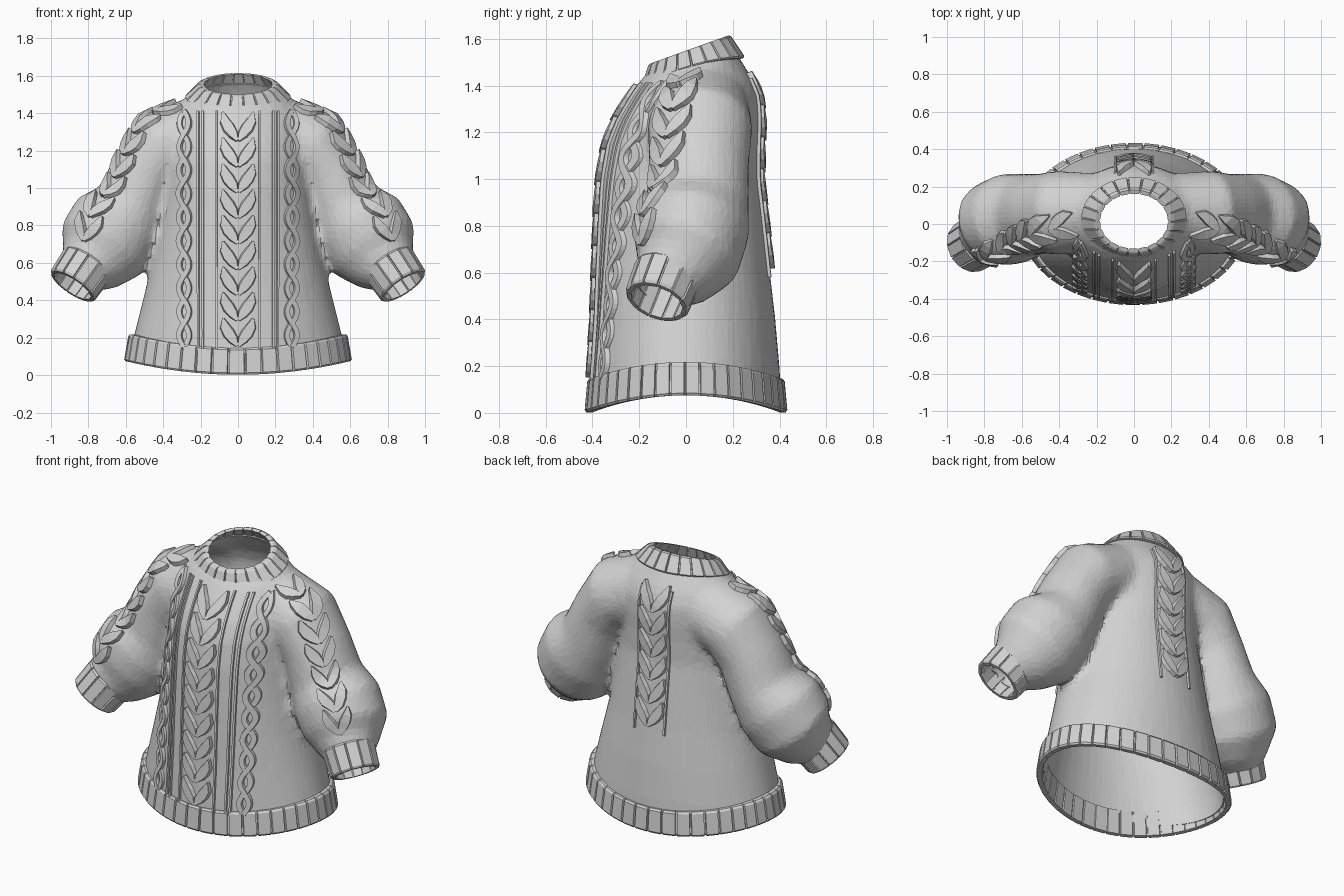
import bpy, bmesh, math
from mathutils import Vector
from mathutils.bvhtree import BVHTree

if "Cube" in bpy.data.objects:
    bpy.data.objects.remove(bpy.data.objects["Cube"])

V = Vector
wool = bpy.data.materials.new("light_grey_wool")
wool.diffuse_color = (0.65, 0.65, 0.65, 1)
wool.use_nodes = True
wool.node_tree.nodes["Principled BSDF"].inputs["Base Color"].default_value = wool.diffuse_color


def make(name, bm, fix=True):
    if fix:
        bmesh.ops.recalc_face_normals(bm, faces=bm.faces[:])
    me = bpy.data.meshes.new(name)
    bm.to_mesh(me)
    bm.free()
    ob = bpy.data.objects.new(name, me)
    bpy.context.collection.objects.link(ob)
    me.materials.append(wool)
    return ob


def bake(ob):
    dg = bpy.context.evaluated_depsgraph_get()
    me = bpy.data.meshes.new_from_object(ob.evaluated_get(dg))
    ob.modifiers.clear()
    ob.data = me
    me.materials.clear()
    me.materials.append(wool)


def loft(bm, rings, cap=True, wrap=False):
    vs = [[bm.verts.new(p) for p in r] for r in rings]
    n = len(vs[0])
    pairs = list(zip(vs, vs[1:])) + ([(vs[-1], vs[0])] if wrap else [])
    for a, b in pairs:
        for i in range(n):
            j = (i + 1) % n
            bm.faces.new((a[i], a[j], b[j], b[i]))
    if cap and not wrap:
        bm.faces.new(vs[0][::-1])
        bm.faces.new(vs[-1])


ANG = [2 * math.pi * i / 40 for i in range(40)]

# torso: height, half width, front y, back y
torso = [(.03, .59, -.415, .41), (.2, .56, -.405, .40), (.4, .51, -.393, .383),
         (.6, .46, -.387, .36), (.8, .42, -.38, .34), (1.0, .385, -.37, .318),
         (1.15, .375, -.345, .32), (1.25, .37, -.305, .325), (1.35, .36, -.245, .318),
         (1.43, .33, -.19, .285), (1.5, .265, -.125, .24), (1.56, .2, -.06, .205),
         (1.62, .14, -.02, .15)]
bm = bmesh.new()
loft(bm, [[V((a * math.cos(t), (f + b) / 2 + (b - f) / 2 * math.sin(t), z)) for t in ANG]
          for z, a, f, b in torso])

# sleeves: centre, half width, half depth
sleeve = [((.18, .07, 1.30), .20, .20), ((.40, .06, 1.22), .21, .225),
          ((.495, .055, 1.075), .19, .215), ((.565, .05, .91), .20, .22),
          ((.65, .03, .80), .255, .245), ((.73, 0, .675), .25, .235),
          ((.78, -.05, .60), .19, .18), ((.843, -.1, .5375), .125, .125),
          ((.885, -.125, .475), .125, .125)]
for s in (1, -1):
    rings = []
    for i, (c, w, d) in enumerate(sleeve):
        t = (V(sleeve[min(i + 1, 8)][0]) - V(sleeve[max(i - 1, 0)][0])).normalized()
        e1 = t.cross(V((0, 1, 0))).normalized()
        e2 = t.cross(e1)
        ps = [V(c) + e1 * w * math.cos(a) + e2 * d * math.sin(a) for a in ANG]
        rings.append([V((p.x * s, p.y, p.z)) for p in ps])
    loft(bm, rings)
body = make("knitted_body", bm)

# fuse torso and sleeves into one soft faceted skin
m = body.modifiers.new("fuse", 'REMESH')
m.mode, m.voxel_size = 'VOXEL', .025
m = body.modifiers.new("soften", 'SMOOTH')
m.factor, m.iterations = .5, 8
m = body.modifiers.new("facet", 'DECIMATE')
m.ratio = .25
bake(body)

# open the hem, neck and wrists
bm = bmesh.new()
bm.from_mesh(body.data)
for co, no in (((0, 0, .1), (0, 0, -1)), ((0, 0, 1.4985), (0, -.325, 1))):
    bmesh.ops.bisect_plane(bm, geom=bm.verts[:] + bm.edges[:] + bm.faces[:],
                           plane_co=co, plane_no=V(no).normalized(), clear_outer=True)
wrist, axis = V((.843, -.1, .5375)), V((.53, -.31, -.79))


def beyond_wrist(f):
    c = f.calc_center_median()
    c.x = abs(c.x)
    return (c - wrist).length < .2 and (c - wrist).dot(axis) > 0


bmesh.ops.delete(bm, geom=[f for f in bm.faces if beyond_wrist(f)], context='FACES')
tree = BVHTree.FromBMesh(bm)
bm.to_mesh(body.data)
bm.free()
body.data.shade_flat()
m = body.modifiers.new("thickness", 'SOLIDIFY')
m.thickness, m.offset = .012, -1
bake(body)


# ribbed bands: low and high map an angle to (edge point, ring centre)
def band(name, n, low, high, thick=.035, g=.012):
    prof = [(0, .008), (.07, 0), (.93, 0), (1, .008), (1, thick), (0, thick)]
    rings = []
    for k in range(n):
        for frac, groove in ((0, 0), (.86, 0), (.89, 1), (.97, 1)):
            t = 2 * math.pi * (k + frac) / n
            (p0, c0), (p1, c1) = low(t), high(t)
            ring = []
            for v, d in prof:
                p, c = p0.lerp(p1, v), c0.lerp(c1, v)
                d += groove * (g if d < thick / 2 else -g / 2)
                ring.append(p + (c - p).normalized() * d)
            rings.append(ring)
    b = bmesh.new()
    loft(b, rings, wrap=True)
    return make(name, b)


def hem(a, b, z):
    def f(t):
        h = z + .073 * math.cos(t) ** 2
        return V((a * math.cos(t), b * math.sin(t), h)), V((0, 0, h))
    return f


def neck(a, b, y, z, rise, side):
    return lambda t: (V((a * math.cos(t), y + b * math.sin(t),
                         z + rise * math.sin(t) + side * math.cos(t) ** 2)), V((0, y, z)))


def cuff(s, c, r):
    e1 = axis.cross(V((0, 1, 0))).normalized()
    e2 = axis.cross(e1).normalized()

    def f(t):
        p = V(c) + (e1 * math.cos(t) + e2 * math.sin(t)) * r
        return V((p.x * s, p.y, p.z)), V((c[0] * s, c[1], c[2]))
    return f


band("hem_rib", 42, hem(.61, .435, .002), hem(.585, .422, .145))
band("collar_rib", 22, neck(.288, .225, .03, 1.455, .065, .03),
     neck(.212, .175, .015, 1.555, .063, 0), .03)
for s, side in ((1, "right"), (-1, "left")):
    band(side + "_cuff_rib", 13, cuff(s, (.885, -.125, .475), .143),
         cuff(s, (.80, -.075, .60), .15), .028, .01)


# raised strip following 2D points, laid on the knit by a surface map
def strip(b, surf, pts, widths, h):
    rings = []
    for i, p in enumerate(pts):
        q0, q1 = pts[max(i - 1, 0)], pts[min(i + 1, len(pts) - 1)]
        n = (V(q1) - V(q0)).normalized()
        n = V((-n.y, n.x))
        w = widths[i] if isinstance(widths, list) else widths
        rings.append([surf(p[0] + n.x * w * k, p[1] + n.y * w * k, e)
                      for k, e in ((-1, -.008), (-.75, h), (.75, h), (1, -.008))])
    loft(b, rings)


def flat_map(s):    # s = -1 front, 1 back
    def f(u, v, h):
        d = V((0, s, 0))
        loc, n, _, _ = tree.ray_cast(V((u, 2 * s, v)), -d)
        if loc is None or loc.y * s < 0:
            loc, n, _, _ = tree.find_nearest(V((u, .2 * s, v)))
        return loc + (n + d).normalized() * h
    return f


ARM = [(.83, -.20, .72), (.77, -.16, .88), (.68, -.11, 1.0), (.58, -.06, 1.17),
       (.47, -.02, 1.36), (.30, 0, 1.47)]


def arm_map(s):
    path = [V((x * s, y, z)) for x, y, z in ARM]

    def f(u, v, h):
        for i, (a, b) in enumerate(zip(path, path[1:])):
            length = (b - a).length
            if v <= length or i == len(path) - 2:
                break
            v -= length
        t = (b - a) / length
        p = a + t * v
        n = tree.find_nearest(p)[1]
        loc, n2, _, _ = tree.find_nearest(p + t.cross(n).normalized() * u)
        return loc + (n + n2).normalized() * h
    return f


# heart-shaped plait: pairs of leaves meeting in a V
def plait(b, surf, start, count, step, k=1.0):
    leaf = [(.004, -.01), (.025, .025), (.05, .06), (.07, .095), (.08, .14)]
    for i in range(count):
        for s in (1, -1):
            strip(b, surf, [(u * s * k, start + i * step + v) for u, v in leaf],
                  [.008, .03, .036, .03, .006], .024)


def line(b, surf, x, z0, z1, w=.007, h=.013):
    strip(b, surf, [(x, z0 + (z1 - z0) * i / 24) for i in range(25)], w, h)


# front panel: central plait, ridges and wavy twists
front, back = flat_map(-1), flat_map(1)
b = bmesh.new()
plait(b, front, .165, 9, .137)
make("front_plait", b)
b = bmesh.new()
for s in (1, -1):
    for x in (.115, .187, .213):
        line(b, front, x * s, .13, 1.41)
make("front_ridges", b)
b = bmesh.new()
for s in (1, -1):
    for ph, h in ((0, .02), (math.pi, .015)):
        strip(b, front, [(s * (.287 + .026 * math.sin(2 * math.pi * i / 16 + ph)),
                          .15 + 1.26 * i / 80) for i in range(81)], .017, h)
make("front_wavy_twists", b)

# back panel
b = bmesh.new()
plait(b, back, .63, 6, .137)
for s in (1, -1):
    line(b, back, .1 * s, .58, 1.43)
make("back_plait", b)

# sleeve plaits
for s, side in ((1, "right"), (-1, "left")):
    b = bmesh.new()
    plait(b, arm_map(s), .01, 7, .132, .85)
    make(side + "_sleeve_plait", b)
